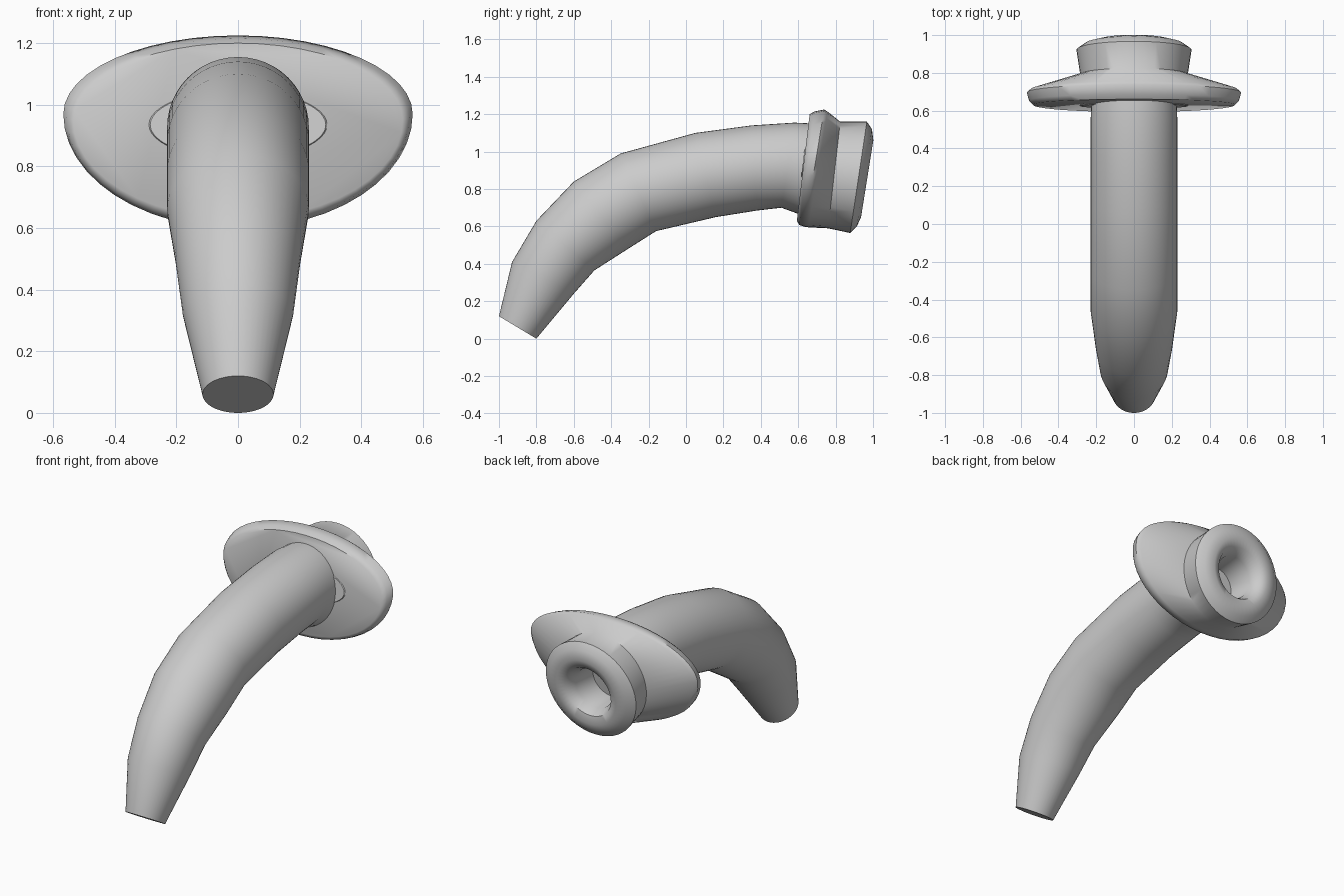
import bpy, bmesh
from math import sin, cos, pi, radians
from mathutils import Vector

cube = bpy.data.objects.get("Cube")
if cube:
    bpy.data.objects.remove(cube, do_unlink=True)

grey = bpy.data.materials.new("light_grey")
grey.use_nodes = True
grey.diffuse_color = (0.6, 0.6, 0.6, 1)
grey.node_tree.nodes["Principled BSDF"].inputs["Base Color"].default_value = (0.6, 0.6, 0.6, 1)

SIDES = 48


def loft(name, rings, angle=40):
    """Skin a list of closed rings and cap both ends."""
    bm = bmesh.new()
    loops = [[bm.verts.new(p) for p in ring] for ring in rings]
    for a, b in zip(loops, loops[1:]):
        for i in range(SIDES):
            j = (i + 1) % SIDES
            bm.faces.new((a[i], a[j], b[j], b[i]))
    bm.faces.new(loops[0])
    bm.faces.new(loops[-1])
    bmesh.ops.recalc_face_normals(bm, faces=bm.faces)
    mesh = bpy.data.meshes.new(name)
    bm.to_mesh(mesh)
    bm.free()
    mesh.materials.append(grey)
    obj = bpy.data.objects.new(name, mesh)
    bpy.context.collection.objects.link(obj)
    bpy.ops.object.select_all(action='DESELECT')
    obj.select_set(True)
    bpy.context.view_layer.objects.active = obj
    bpy.ops.object.shade_smooth_by_angle(angle=radians(angle))
    return obj


def tube_ring(top, bottom, half_width):
    """Ellipse spanning two (y, z) points in the middle plane."""
    t, b = Vector((0, *top)), Vector((0, *bottom))
    mid, up = (t + b) / 2, (t - b) / 2
    angles = [2 * pi * i / SIDES for i in range(SIDES)]
    return [mid + up * sin(a) + Vector((half_width * cos(a), 0, 0)) for a in angles]


def oval_ring(half_width, wide_z, top, bottom, y, tilt):
    """Egg-shaped ring, widest at wide_z, leaning back with height."""
    ring = []
    for i in range(SIDES):
        a = 2 * pi * i / SIDES
        s = sin(a)
        z = wide_z + s * (top - wide_z if s > 0 else wide_z - bottom)
        ring.append((half_width * cos(a), y + tilt * (z - 0.9), z))
    return ring


# Curved tapering tube: upper point, lower point, half width
loft("curved_tube", [tube_ring(*r) for r in (
    ((-1.0, 0.12), (-0.8, 0.0), 0.115),
    ((-0.93, 0.41), (-0.6, 0.24), 0.18),
    ((-0.8, 0.63), (-0.49, 0.365), 0.203),
    ((-0.6, 0.84), (-0.31, 0.48), 0.23),
    ((-0.35, 0.99), (-0.16, 0.575), 0.23),
    ((0.05, 1.1), (0.16, 0.65), 0.23),
    ((0.35, 1.14), (0.38, 0.685), 0.23),
    ((0.58, 1.155), (0.51, 0.7), 0.23),
    ((0.68, 1.15), (0.62, 0.66), 0.225),
)])

# Flange running back into the round hub, then down into its hole
loft("flange_and_hub", [oval_ring(*r) for r in (
    (0.535, 0.95, 1.2, 0.63, 0.625, 0.12),
    (0.556, 0.96, 1.215, 0.608, 0.645, 0.135),
    (0.567, 0.97, 1.225, 0.598, 0.685, 0.165),
    (0.545, 0.965, 1.215, 0.595, 0.705, 0.16),
    (0.285, 0.88, 1.16, 0.59, 0.795, 0.115),
    (0.305, 0.865, 1.16, 0.565, 0.928, 0.15),
    (0.26, 0.86, 1.12, 0.6, 0.96, 0.155),
    (0.2, 0.855, 1.06, 0.65, 0.976, 0.16),
    (0.155, 0.855, 1.01, 0.7, 0.96, 0.16),
    (0.125, 0.855, 0.98, 0.73, 0.9, 0.16),
    (0.12, 0.855, 0.975, 0.735, 0.74, 0.16),
)], 50)

# Shallow oval collar showing on both sides of the tube
loft("tube_collar", [oval_ring(*r) for r in (
    (0.295, 0.935, 1.05, 0.82, 0.632, 0.12),
    (0.285, 0.935, 1.045, 0.825, 0.62, 0.12),
)])
